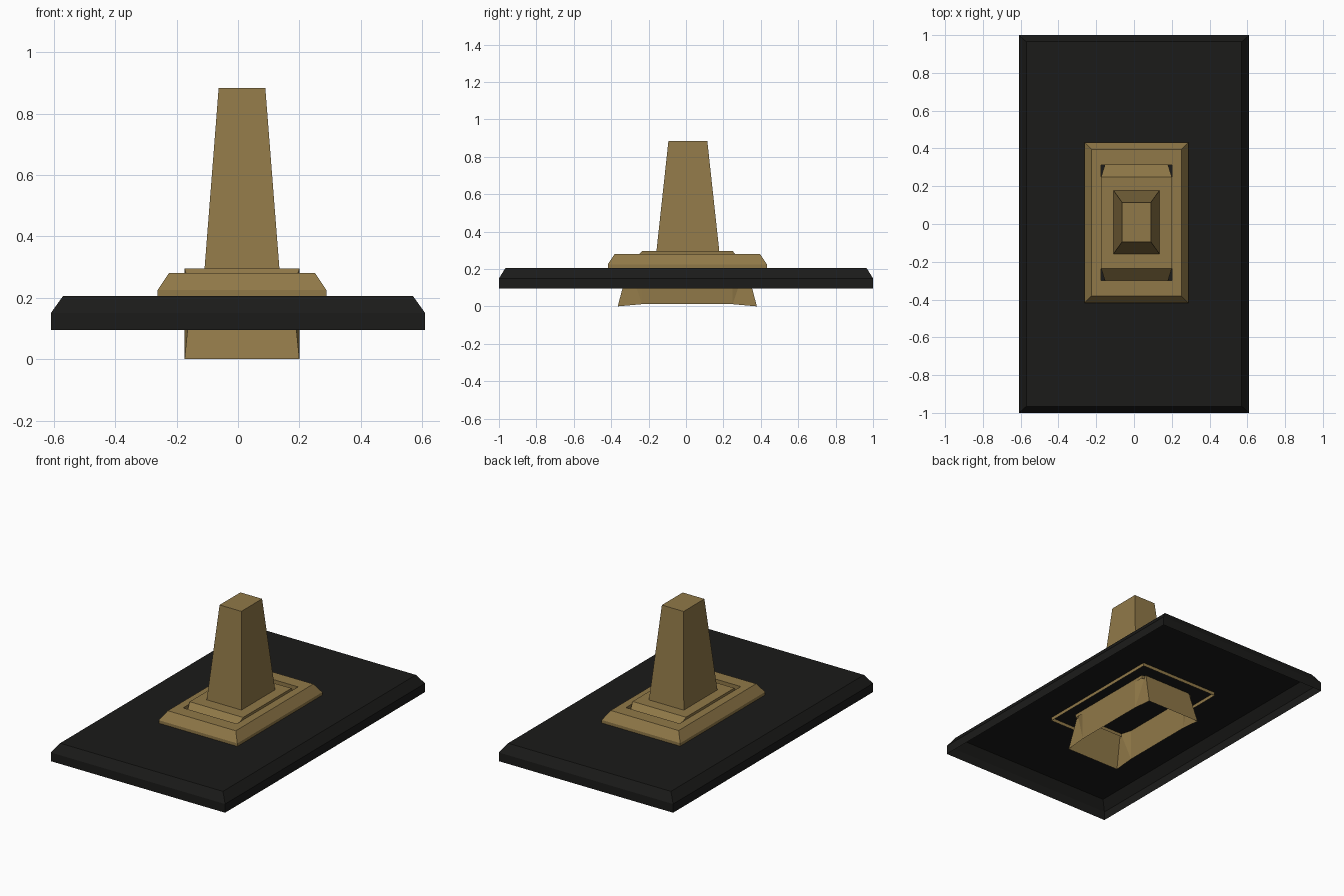
import bpy, bmesh

if "Cube" in bpy.data.objects:
    bpy.data.objects.remove(bpy.data.objects["Cube"])


def material(name, rgb):
    m = bpy.data.materials.new(name)
    m.diffuse_color = (*rgb, 1)
    m.use_nodes = True
    m.node_tree.nodes["Principled BSDF"].inputs["Base Color"].default_value = m.diffuse_color
    return m


brass = material("brass", (0.28, 0.19, 0.065))
black = material("black", (0.011, 0.011, 0.010))


def rect(hx, hy, z, cx=0.0, cy=0.0):
    return [(cx + sx * hx, cy + sy * hy, z)
            for sx, sy in ((-1, -1), (1, -1), (1, 1), (-1, 1))]


def make(name, bm, mat):
    me = bpy.data.meshes.new(name)
    bm.to_mesh(me)
    bm.free()
    me.materials.append(mat)
    ob = bpy.data.objects.new(name, me)
    bpy.context.collection.objects.link(ob)
    return ob


def loft(name, loops, mat, cap=True):
    """Shell through stacked loops, open below, optionally capped on top."""
    bm = bmesh.new()
    rings = [[bm.verts.new(p) for p in loop] for loop in loops]
    for a, b in zip(rings, rings[1:]):
        n = len(a)
        for i in range(n):
            j = (i + 1) % n
            bm.faces.new((a[i], a[j], b[j], b[i]))
    if cap:
        bm.faces.new(rings[-1])
    return make(name, bm, mat)


CX, CY = 0.013, 0.007

# wall plate: hollow shell with chamfered rim
loft("wall_plate", [rect(0.61, 1, 0.095), rect(0.61, 1, 0.15),
                    rect(0.57, 0.965, 0.206)], black)

# raised frame around the rocker, slightly sunk through the plate
loft("frame", [rect(hx, hy, z, CX, CY) for hx, hy, z in
               ((0.275, 0.425, 0.185), (0.275, 0.425, 0.225),
                (0.238, 0.388, 0.281), (0.188, 0.306, 0.281),
                (0.188, 0.306, 0.185))], brass, cap=False)

# rocker: straight middle, ends that slope down and pinch inward
bm = bmesh.new()
hx, pinch = 0.187, 0.022


def v(x, y, z):
    return bm.verts.new((CX + x, CY + y, z))


mid = {(sx, sy): (v(sx * hx, sy * 0.242, 0.296), v(sx * hx, sy * 0.242, 0.012))
       for sx in (-1, 1) for sy in (-1, 1)}
end = {(sx, sy): (v(sx * (hx - pinch), sy * 0.314, 0.22), v(sx * hx, sy * 0.372, 0.002))
       for sx in (-1, 1) for sy in (-1, 1)}
bm.faces.new([mid[k][0] for k in ((-1, -1), (1, -1), (1, 1), (-1, 1))])
for s in (-1, 1):
    bm.faces.new((mid[s, -1][0], mid[s, 1][0], mid[s, 1][1], mid[s, -1][1]))
    bm.faces.new((mid[-1, s][0], mid[1, s][0], end[1, s][0], end[-1, s][0]))
    bm.faces.new((end[-1, s][0], end[1, s][0], end[1, s][1], end[-1, s][1]))
    for t in (-1, 1):
        bm.faces.new((mid[t, s][0], end[t, s][0], mid[t, s][1]))
        bm.faces.new((end[t, s][0], end[t, s][1], mid[t, s][1]))
bmesh.ops.recalc_face_normals(bm, faces=bm.faces)
for vert in bm.verts:
    if vert.co.z < 0.005:
        vert.co.z = 0
make("rocker", bm, brass)

# tapered toggle lever
loft("lever", [rect(0.122, 0.168, 0.295, CX, CY + 0.003),
               rect(0.076, 0.104, 0.884, CX, CY + 0.003)], brass)
